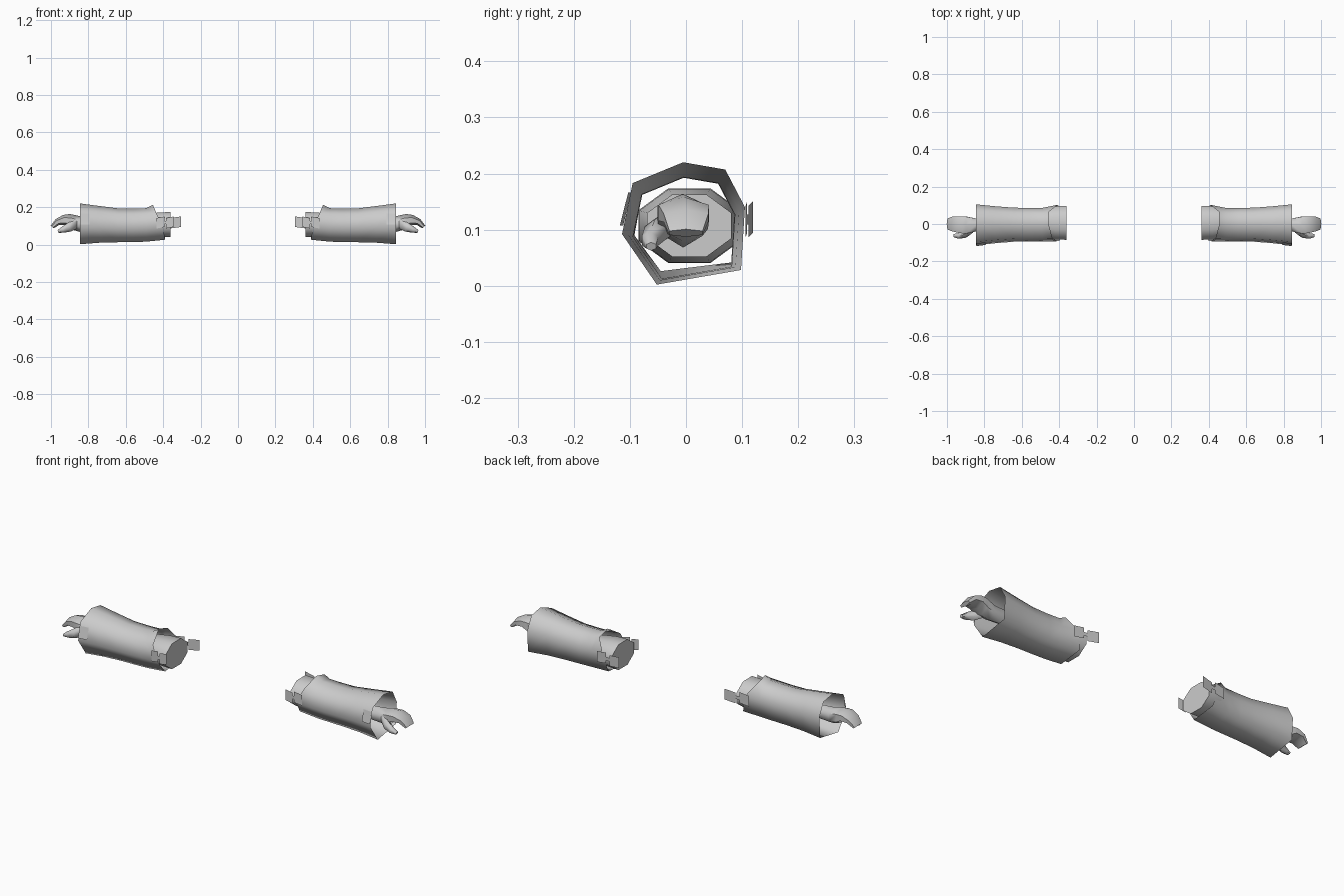
import bpy, bmesh, math

if "Cube" in bpy.data.objects:
    bpy.data.objects.remove(bpy.data.objects["Cube"])

grey = bpy.data.materials.new("cloth grey")
grey.diffuse_color = (0.6, 0.6, 0.6, 1)
grey.use_nodes = True
grey.node_tree.nodes["Principled BSDF"].inputs["Base Color"].default_value = grey.diffuse_color


def finish(name, bm, angle=80):
    """Turn a bmesh into a smooth object, mirrored to the other side."""
    bmesh.ops.recalc_face_normals(bm, faces=bm.faces)
    me = bpy.data.meshes.new(name)
    bm.to_mesh(me)
    bm.free()
    me.materials.append(grey)
    ob = bpy.data.objects.new(name, me)
    bpy.context.collection.objects.link(ob)
    bpy.context.view_layer.objects.active = ob
    ob.select_set(True)
    bpy.ops.object.shade_smooth_by_angle(angle=math.radians(angle))
    ob.select_set(False)
    ob.modifiers.new("other_side", "MIRROR").use_mirror_merge = False
    return ob


def loft(name, rings, cap_start=False, cap_end=False, angle=80):
    bm = bmesh.new()
    loops = [[bm.verts.new(p) for p in r] for r in rings]
    n = len(loops[0])
    for a, b in zip(loops, loops[1:]):
        for i in range(n):
            j = (i + 1) % n
            bm.faces.new((a[i], a[j], b[j], b[i]))
    if cap_start:
        bm.faces.new(loops[0])
    if cap_end:
        bm.faces.new(loops[-1])
    return finish(name, bm, angle)


def tube(name, stations, sides=6, angle=60):
    """Stations: x, y, z, half width, half height, lean of the ring."""
    rings = []
    for x, y, z, w, h, lean in stations:
        ring = []
        for i in range(sides):
            t = 2 * math.pi * (i + 0.5) / sides
            u = h * math.sin(t)
            ring.append((x + u * math.sin(lean), y + w * math.cos(t), z + u * math.cos(lean)))
        rings.append(ring)
    return loft(name, rings, True, True, angle)


def plate(name, corners):
    bm = bmesh.new()
    bm.faces.new([bm.verts.new(c) for c in corners])
    return finish(name, bm)


# Sleeve: seven-sided open sheet, slanted at the shoulder and flared at the cuff
cuff = [(-0.005, 0.22), (0.07, 0.207), (0.105, 0.14), (0.098, 0.028),
        (-0.052, 0.002), (-0.114, 0.092), (-0.095, 0.183)]
shoulder_x = [0.455, 0.455, 0.41, 0.39, 0.39, 0.40, 0.435]
shoulder = [(-0.005, 0.213), (0.065, 0.195), (0.102, 0.13), (0.085, 0.042),
            (-0.045, 0.026), (-0.092, 0.09), (-0.08, 0.165)]
rings = [[(x, y, z) for x, (y, z) in zip(shoulder_x, shoulder)]]
for x, s, dz in ((0.49, 0.82, -0.006), (0.56, 0.82, -0.008), (0.64, 0.83, -0.008),
                 (0.74, 0.90, -0.003), (0.845, 1.0, 0)):
    rings.append([(x, y * s, 0.111 + (z - 0.111) * s + dz) for y, z in cuff])
loft("sleeve", rings)

# Upper arm stub, closed at the inner end
stub = []
for x, s in ((0.36, 1.0), (0.42, 0.98), (0.50, 0.82)):
    stub.append([(x, 0.006 + 0.098 * s * math.cos(t), 0.107 + 0.072 * s * math.sin(t))
                 for t in (2 * math.pi * (i + 0.5) / 8 for i in range(8))])
loft("upper_arm", stub, True, False, 60)

# Hand: wrist, palm and fingers curling down
tube("hand", [(0.76, -0.005, 0.110, 0.036, 0.036, 0),
              (0.845, -0.005, 0.110, 0.040, 0.042, 0),
              (0.895, -0.006, 0.122, 0.052, 0.042, 0.1),
              (0.925, -0.004, 0.130, 0.052, 0.030, 0.35),
              (0.965, 0.000, 0.121, 0.046, 0.018, 0.6),
              (0.993, 0.000, 0.094, 0.034, 0.011, 0.9)])
tube("thumb", [(0.86, -0.030, 0.112, 0.018, 0.026, 0),
               (0.90, -0.055, 0.094, 0.021, 0.025, 0.2),
               (0.935, -0.064, 0.080, 0.017, 0.017, 0.3),
               (0.962, -0.062, 0.070, 0.010, 0.008, 0.4)])

# Flat bows at front and back of the shoulder: two loops and a knot each
for side, spans in (("front", ((0.345, -0.100, 0.385, -0.098),
                               (0.385, -0.098, 0.393, -0.098),
                               (0.393, -0.098, 0.435, -0.094))),
                    ("back", ((0.305, 0.119, 0.365, 0.111),
                              (0.365, 0.111, 0.385, 0.109),
                              (0.385, 0.109, 0.44, 0.106)))):
    for part, (x0, y0, x1, y1) in zip(("inner_loop", "knot", "outer_loop"), spans):
        h = 0.009 if part == "knot" else 0.028
        tilt = 0.004 if part != "knot" else 0
        plate(f"{side}_bow_{part}",
              [(x0, y0, 0.118 - h + tilt), (x1, y1, 0.118 - h - tilt),
               (x1, y1, 0.118 + h - tilt), (x0, y0, 0.118 + h + tilt)])

# Small patch at the front of the cuff
plate("cuff_patch", [(0.795, -0.112, 0.107), (0.843, -0.118, 0.107),
                     (0.843, -0.103, 0.166), (0.795, -0.098, 0.166)])
